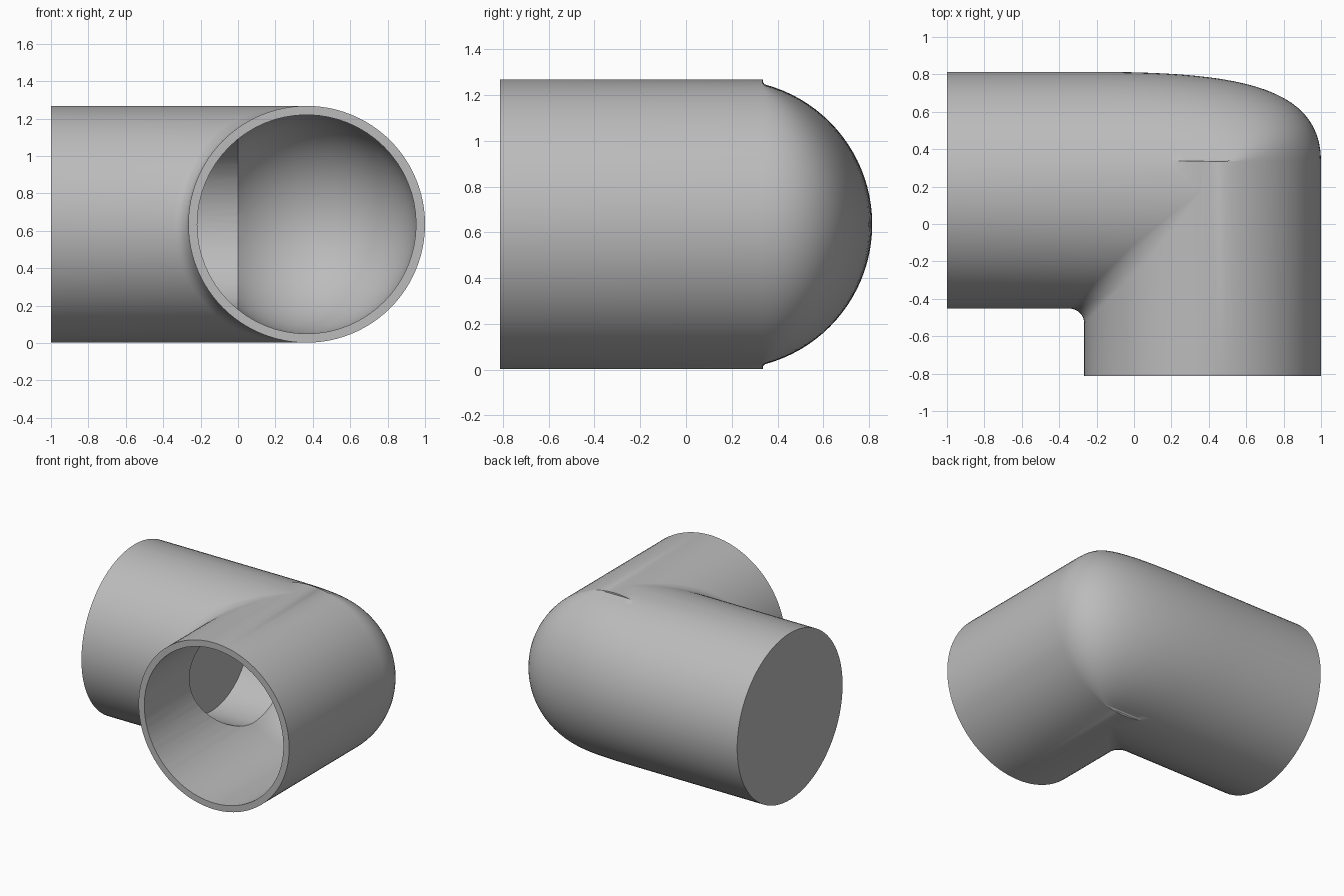
import bpy, bmesh
from math import sin, cos, pi
from mathutils import Vector, Matrix

if "Cube" in bpy.data.objects:
    bpy.data.objects.remove(bpy.data.objects["Cube"])

CX, CY, CZ = 0.367, 0.181, 0.635   # where the two pipe axes cross
R, BORE, SIDE_BORE = 0.633, 0.585, 0.455
FRONT, SEAM, SIDE_STOP = -0.814, 0.335, -0.347

grey = bpy.data.materials.new("pipe_grey")
grey.use_nodes = True
grey.diffuse_color = (0.5, 0.5, 0.5, 1)
grey.node_tree.nodes["Principled BSDF"].inputs["Base Color"].default_value = grey.diffuse_color


def make_object(name, bm):
    bmesh.ops.recalc_face_normals(bm, faces=bm.faces)
    mesh = bpy.data.meshes.new(name)
    bm.to_mesh(mesh)
    bm.free()
    mesh.materials.append(grey)
    obj = bpy.data.objects.new(name, mesh)
    bpy.context.collection.objects.link(obj)
    return obj


def bezier(a, b, c, d, n):
    for i in range(n + 1):
        t = i / n
        s = 1 - t
        yield a * s**3 + b * 3 * s * s * t + c * 3 * s * t * t + d * t**3


def outline(w):
    """Horizontal section of the elbow where each pipe has half width w."""
    left, right, near, far = CX - w, CX + w, CY - w, CY + w
    r = 0.08 * min(1, w / 0.3)
    pts = [Vector((-1, near))]
    # inside fillet
    for i in range(9):
        a = pi / 2 * (1 - i / 8)
        pts.append(Vector((left - r + r * cos(a), near - r + r * sin(a))))
    pts += [Vector((left, FRONT)), Vector((right, FRONT))]
    # domed outside corner
    back = max(far, SEAM + 0.001)
    start, end = Vector((right, SEAM)), Vector((left, back))
    pts += bezier(start, start + Vector((0, 0.89 * (back - SEAM))),
                  end + Vector((1.2 * w, 0)), end, 24)
    pts += [Vector((left - 0.02, far)), Vector((-1, far))]
    return pts


# Elbow body: outlines stacked from bottom to top
bm = bmesh.new()
rows = []
STEPS = 48
for i in range(STEPS + 1):
    phi = pi * (i / STEPS - 0.5)
    z = CZ + R * sin(phi)
    rows.append([bm.verts.new((p.x, p.y, z)) for p in outline(max(R * cos(phi), 0.01))])
for low, high in zip(rows, rows[1:]):
    for j in range(len(low)):
        k = (j + 1) % len(low)
        bm.faces.new((low[j], low[k], high[k], high[j]))
bm.faces.new(rows[0])
bm.faces.new(rows[-1])
elbow = make_object("pipe_elbow", bm)


def bore(name, profile, matrix):
    """Spin a (radius, distance) profile about the z axis, then place it."""
    bm = bmesh.new()
    verts = [bm.verts.new((r, 0, d)) for r, d in profile]
    edges = [bm.edges.new(pair) for pair in zip(verts, verts[1:])]
    bmesh.ops.spin(bm, geom=verts + edges, axis=(0, 0, 1), cent=(0, 0, 0),
                   angle=2 * pi, steps=64)
    bmesh.ops.remove_doubles(bm, verts=bm.verts, dist=0.0001)
    bm.transform(matrix)
    return make_object(name, bm)


# Front bore with a round end, and the narrower blind bore into the side pipe
centre = Matrix.Translation((CX, CY, CZ))
round_end = [(BORE * cos(pi / 32 * i), BORE * sin(pi / 32 * i)) for i in range(16)]
cutters = [
    bore("front_bore", [(0, FRONT - CY - 0.1), (BORE, FRONT - CY - 0.1)]
         + round_end + [(0, BORE)], centre @ Matrix.Rotation(-pi / 2, 4, "X")),
    bore("side_bore", [(0, 0), (SIDE_BORE, 0), (SIDE_BORE, CX - SIDE_STOP),
                       (0, CX - SIDE_STOP)], centre @ Matrix.Rotation(-pi / 2, 4, "Y")),
]

bpy.ops.object.select_all(action="DESELECT")
elbow.select_set(True)
bpy.context.view_layer.objects.active = elbow
for cutter in cutters:
    cutter.hide_render = True
    mod = elbow.modifiers.new(cutter.name, "BOOLEAN")
    mod.operation = "DIFFERENCE"
    mod.solver = "EXACT"
    mod.object = cutter
    bpy.ops.object.modifier_apply(modifier=mod.name)
    bpy.data.objects.remove(cutter)
bpy.ops.object.shade_smooth_by_angle(angle=pi / 6)
